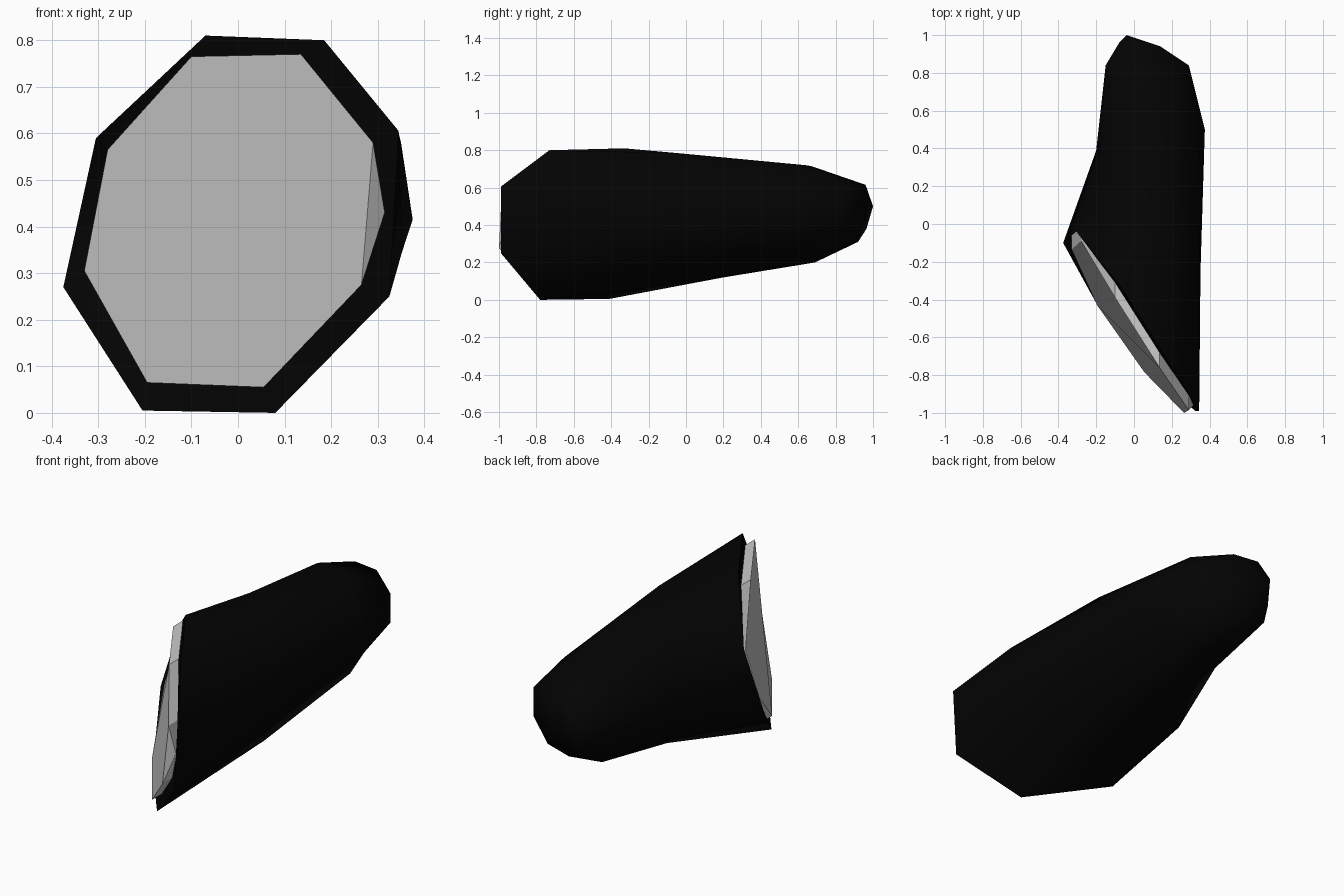
import bpy, bmesh
from mathutils import Vector

if "Cube" in bpy.data.objects:
    bpy.data.objects.remove(bpy.data.objects["Cube"])


def make_mat(name, col):
    m = bpy.data.materials.new(name)
    m.diffuse_color = (*col, 1)
    m.use_nodes = True
    m.node_tree.nodes["Principled BSDF"].inputs["Base Color"].default_value = m.diffuse_color
    return m


def loft(name, rings, tip=None, corner=None):
    """Skin equal-count rings, cap the start, close the end with a tip point or a face.
    A corner index gets its own triangle in the start cap, so the cap can bend there."""
    bm = bmesh.new()
    loops = [[bm.verts.new(p) for p in r] for r in rings]
    n = len(rings[0])
    for a, b in zip(loops, loops[1:]):
        for i in range(n):
            j = (i + 1) % n
            bm.faces.new((a[i], a[j], b[j], b[i]))
    cap = loops[0][:]
    if corner:
        bm.faces.new(cap[corner - 1:corner + 2])
        del cap[corner]
    bm.faces.new(cap)
    if tip:
        t = bm.verts.new(tip)
        for i in range(n):
            bm.faces.new((loops[-1][i], loops[-1][(i + 1) % n], t))
    else:
        bm.faces.new(loops[-1])
    bmesh.ops.recalc_face_normals(bm, faces=bm.faces[:])
    me = bpy.data.meshes.new(name)
    bm.to_mesh(me)
    bm.free()
    ob = bpy.data.objects.new(name, me)
    bpy.context.collection.objects.link(ob)
    return ob


# mirror plate outline, clockwise from top left
glass = [(-.10, -.39, .765), (.135, -.76, .77), (.29, -.985, .58), (.265, -1.0, .275),
         (.055, -.785, .055), (-.195, -.43, .065), (-.33, -.135, .305), (-.28, -.09, .565)]
inward = Vector((0, .08, 0))
seat_ring = [Vector(p) + inward for p in glass]

# housing sections from the slanted opening to the rounded back
rim = [(-.07, -.33, .81), (.185, -.73, .80), (.345, -.99, .605), (.325, -.99, .25),
       (.08, -.78, 0), (-.205, -.41, .005), (-.375, -.10, .27), (-.305, -.04, .59)]
middle = [(-.02, .12, .765), (.19, -.05, .785), (.345, -.25, .60), (.352, -.25, .345),
          (.15, 0, .088), (-.03, .20, .12), (-.20, .39, .33), (-.18, .37, .57)]
shoulder = [(-.01, .67, .715), (.17, .64, .72), (.35, .50, .58), (.375, .50, .415),
            (.19, .65, .2), (0, .69, .20), (-.14, .84, .37), (-.15, .84, .55)]
end = [(0, .96, .615), (.14, .94, .615), (.29, .84, .57), (.29, .84, .42),
       (.18, .88, .32), (.03, .92, .31), (-.06, .965, .38), (-.075, .965, .54)]
housing = loft("mirror_housing", [seat_ring, rim, middle, shoulder, end], (-.04, 1.0, .50))
housing.data.materials.append(make_mat("black_plastic", (.001, .001, .001)))
bpy.context.view_layer.objects.active = housing
housing.select_set(True)
bpy.ops.object.shade_smooth_by_angle(angle=1.2)

# mirror plate with a bent outer edge
front = glass[:3] + [(.315, -.96, .43)] + glass[3:]
back = [Vector(p) + inward * 1.1 for p in front]
loft("mirror_glass", [front, back], corner=3)
